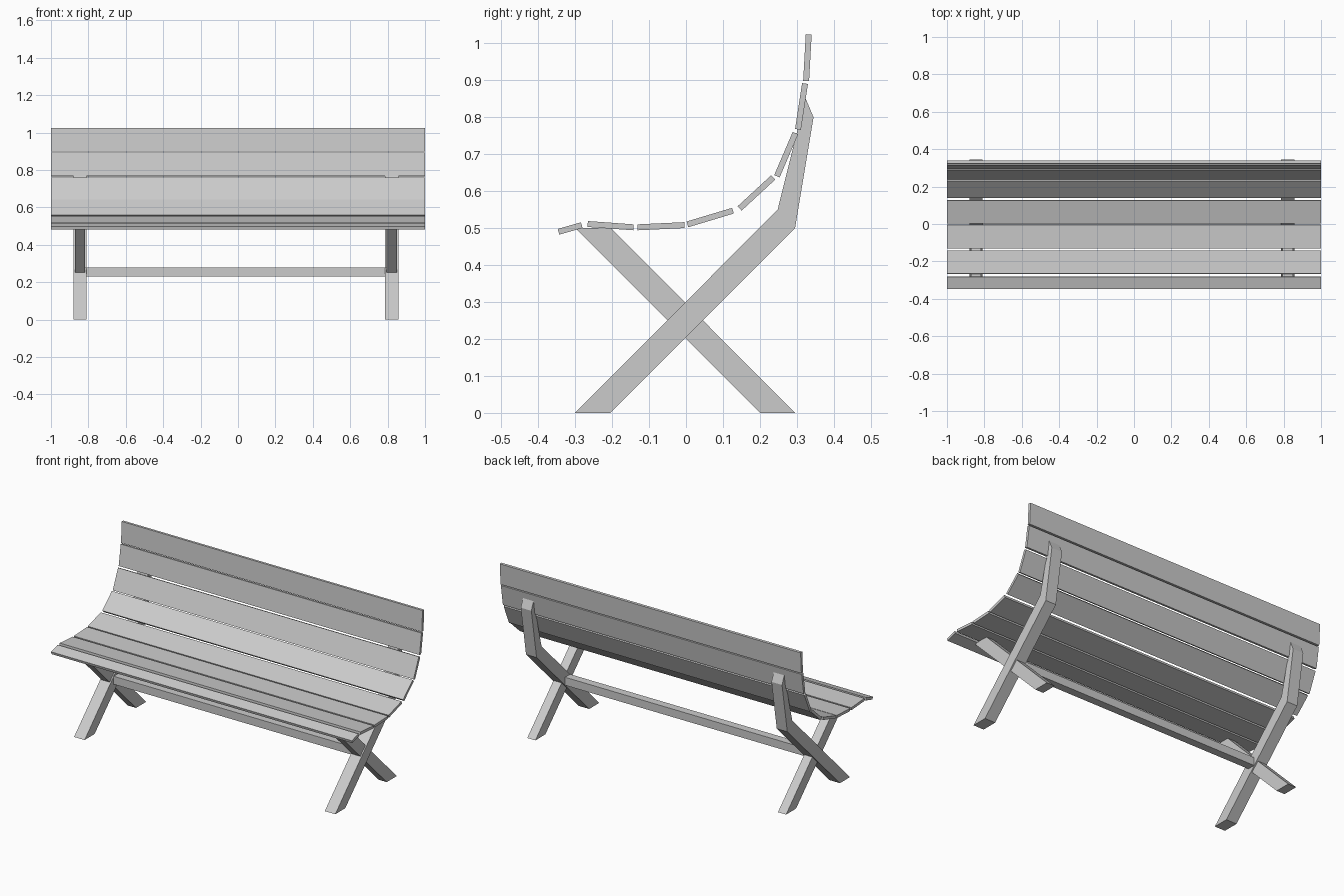
import bpy
from mathutils import Vector

if "Cube" in bpy.data.objects:
    bpy.data.objects.remove(bpy.data.objects["Cube"])


def prism(name, profile, x0, x1):
    """Extrude a (y, z) profile along x."""
    n = len(profile)
    verts = [(x, y, z) for x in (x0, x1) for y, z in profile]
    faces = [tuple(range(n))[::-1], tuple(range(n, 2 * n))]
    faces += [(i, (i + 1) % n, n + (i + 1) % n, n + i) for i in range(n)]
    mesh = bpy.data.meshes.new(name)
    mesh.from_pydata(verts, [], faces)
    mesh.update()
    obj = bpy.data.objects.new(name, mesh)
    bpy.context.collection.objects.link(obj)
    return obj


def slat(name, a, b, thick=0.016):
    """Board whose cross-section runs from a to b in the (y, z) plane."""
    a, b = Vector(a), Vector(b)
    d = (b - a).normalized()
    off = Vector((-d.y, d.x)) * thick / 2
    prism(name, [a - off, b - off, b + off, a + off], -1, 1)


# Curved seat and backrest boards, front edge to top
slats = [
    ((-0.345, 0.490), (-0.282, 0.508)),
    ((-0.266, 0.511), (-0.142, 0.502)),
    ((-0.131, 0.502), (-0.004, 0.508)),
    ((0.004, 0.510), (0.127, 0.547)),
    ((0.145, 0.553), (0.236, 0.637)),
    ((0.246, 0.640), (0.296, 0.757)),
    ((0.303, 0.767), (0.322, 0.891)),
    ((0.325, 0.898), (0.332, 1.024)),
]
for i, (a, b) in enumerate(slats):
    slat(f"{'seat' if i < 4 else 'back'}_slat_{i + 1}", a, b)

# Crossed legs; the rear one bends up to carry the backrest
back_leg = [(-0.3, 0), (-0.205, 0), (0.295, 0.5), (0.345, 0.8),
            (0.323, 0.852), (0.248, 0.55)]
front_leg = [(0.2, 0), (0.295, 0), (-0.203, 0.5), (-0.3, 0.5)]
for side, x in (("left", -0.845), ("right", 0.822)):
    prism(f"back_support_leg_{side}", back_leg, x - 0.035, x + 0.035)
    prism(f"front_support_leg_{side}", front_leg, x - 0.027, x + 0.027)

# Stretcher joining the leg crossings
prism("stretcher", [(-0.024, 0.23), (0.024, 0.23), (0.024, 0.278), (-0.024, 0.278)],
      -0.815, 0.79)
